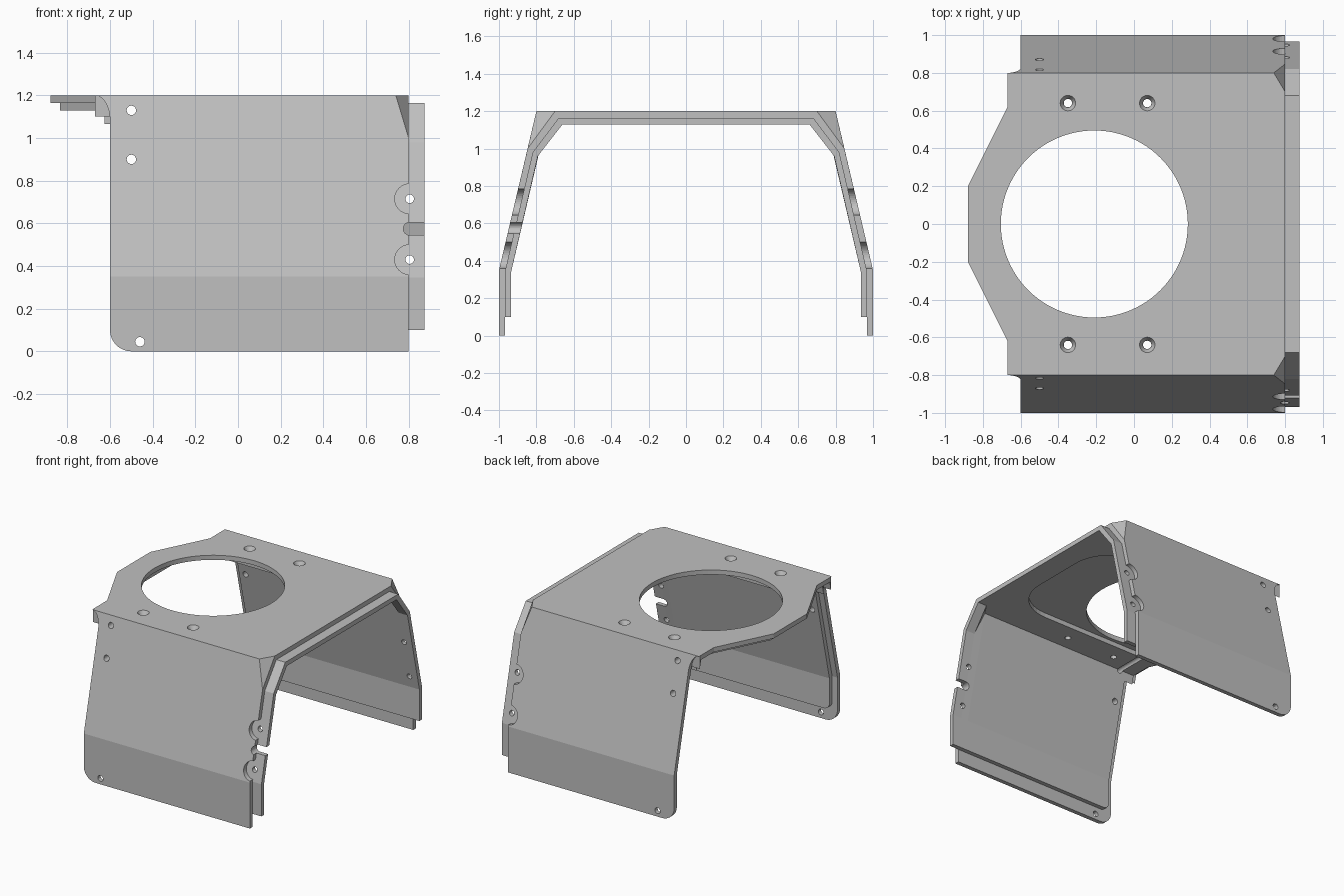
import bpy, bmesh, math

if "Cube" in bpy.data.objects:
    bpy.data.objects.remove(bpy.data.objects["Cube"], do_unlink=True)

metal = bpy.data.materials.new("plain grey metal")
metal.use_nodes = True
grey = (0.53, 0.53, 0.53, 1)
metal.diffuse_color = grey
metal.node_tree.nodes["Principled BSDF"].inputs["Base Color"].default_value = grey

SHEET = 0.035


def finish(bm, name):
    bmesh.ops.recalc_face_normals(bm, faces=bm.faces)
    mesh = bpy.data.meshes.new(name)
    bm.to_mesh(mesh)
    bm.free()
    mesh.materials.append(metal)
    ob = bpy.data.objects.new(name, mesh)
    bpy.context.scene.collection.objects.link(ob)
    return ob


def arc(cx, cy, rx, ry, a0, a1, n=12):
    angles = [math.radians(a0 + (a1 - a0) * i / n) for i in range(n + 1)]
    return [(cx + rx * math.cos(a), cy + ry * math.sin(a)) for a in angles]


def circle(cx, cy, r, n=24):
    return arc(cx, cy, r, r, 0, 360, n)[:-1]


def prism(points, axis, lo, hi):
    """Extrude an outline along y (outline in xz) or z (outline in xy)."""
    bm = bmesh.new()
    rows = []
    for d in (lo, hi):
        rows.append([bm.verts.new((u, d, v) if axis == "y" else (u, v, d))
                     for u, v in points])
    n = len(points)
    for i in range(n):
        j = (i + 1) % n
        bm.faces.new((rows[0][i], rows[0][j], rows[1][j], rows[1][i]))
    bm.faces.new(rows[0])
    bm.faces.new(rows[1])
    return finish(bm, "cutter")


def cone(x, y, z0, z1, r0, r1):
    bm = bmesh.new()
    bmesh.ops.create_cone(bm, cap_ends=True, segments=32, radius1=r0, radius2=r1, depth=z1 - z0)
    bmesh.ops.translate(bm, vec=(x, y, (z0 + z1) / 2), verts=bm.verts)
    return finish(bm, "cutter")


def cut(ob, cutter):
    mod = ob.modifiers.new("cut", "BOOLEAN")
    mod.operation = "DIFFERENCE"
    mod.solver = "EXACT"
    mod.object = cutter
    bpy.context.view_layer.update()
    graph = bpy.context.evaluated_depsgraph_get()
    mesh = bpy.data.meshes.new_from_object(ob.evaluated_get(graph))
    ob.modifiers.clear()
    ob.data = mesh
    bpy.data.objects.remove(cutter, do_unlink=True)


def section(k, bottom, c):
    """Half arch at depth k below the outer skin; c is 0 for a sharp corner, 1 for chamfered."""
    t = k / (2 * SHEET)
    corner = (0.8 - 0.05 * t, 1.2 - 0.07 * t)
    low = (0.847 - 0.055 * t, 1.0 - 0.04 * t)
    high = (0.70 - 0.04 * t, corner[1])
    mix = lambda p: tuple(a + (b - a) * c for a, b in zip(corner, p))
    half = [(1 - 0.065 * t, bottom), (1 - 0.065 * t, 0.35 - 0.01 * t), mix(low), mix(high)]
    return half + [(-y, z) for y, z in reversed(half)]


def bent_sheet(name, k, bottom, stations):
    """Loft a folded sheet through (x, chamfer) stations."""
    bm = bmesh.new()
    rings = []
    for x, c in stations:
        rings.append([[bm.verts.new((x, y, z)) for y, z in section(d, bottom, c)]
                      for d in (k, k + SHEET)])
    for a, b in zip(rings, rings[1:]):
        for s in (0, 1):
            for i in range(7):
                bm.faces.new((a[s][i], a[s][i + 1], b[s][i + 1], b[s][i]))
        for i in (0, 7):
            bm.faces.new((a[0][i], a[1][i], b[1][i], b[0][i]))
    for r in (rings[0], rings[-1]):
        for i in range(7):
            bm.faces.new((r[0][i], r[0][i + 1], r[1][i + 1], r[1][i]))
    bmesh.ops.remove_doubles(bm, verts=bm.verts, dist=0.0005)
    return finish(bm, name)


def trim_end(ob, d, bottom, radius, side_y):
    """Shape the -x end: tapered tongue on top, rounded corners on the side panels."""
    x = -0.6 + d
    for s in (1, -1):
        tongue = [(-1.2, 1.2), (x - 0.07, 1.2), (x - 0.07, 0.62 - d / 2),
                  (-0.88 + d, 0.2 - d / 2), (-1.2, 0.2 - d / 2)]
        cut(ob, prism([(u, s * v) for u, v in tongue], "z", -0.5, 1.5))
        side = [(-1.2, -0.2), (x + radius, -0.2)]
        side += arc(x + radius, bottom + radius, radius, radius, 270, 180)
        side += arc(x - 0.07, 1.08, 0.07, 0.12, 0, 90)
        side += [(x - 0.07, 1.3), (-1.2, 1.3)]
        cut(ob, prism(side, "y", s * side_y, s * 1.3))


# Folded sheets
outer = bent_sheet("outer_cover", 0, 0, [(-0.88, 0), (0.74, 0), (0.8, 1)])
liner = bent_sheet("inner_liner", SHEET, 0.1,
                   [(-0.835, 0), (0.74, 0), (0.8, 1), (0.875, 1)])
trim_end(outer, 0, 0, 0.1, 0.79)
trim_end(liner, 0.045, 0.1, 0.05, 0.765)

# Large round opening, with a wider rounded opening in the liner
cut(outer, prism(circle(-0.21, 0, 0.495, 96), "z", 1, 1.4))
opening = []
for cx, cy, r, a in ((0.38, 0.2, 0.32, 0), (-0.42, 0.22, 0.3, 90),
                     (-0.42, -0.22, 0.3, 180), (0.38, -0.2, 0.32, 270)):
    opening += arc(cx, cy, r, r, a, a + 90)
cut(liner, prism(opening, "z", 1, 1.4))

# Countersunk holes in the top
for x in (-0.35, 0.07):
    for y in (-0.64, 0.64):
        for ob in (outer, liner):
            cut(ob, prism(circle(x, y, 0.022), "z", 1, 1.4))
        cut(outer, cone(x, y, 1.168, 1.202, 0.023, 0.042))

# Fixing holes through both side panels
for x, z in ((-0.5, 1.13), (-0.5, 0.9), (-0.46, 0.045)):
    for ob in (outer, liner):
        cut(ob, prism(circle(x, z, 0.022), "y", -1.3, 1.3))

# Scalloped cover edge around the flange holes
for z in (0.715, 0.43):
    cut(outer, prism(circle(0.805, z, 0.07, 40), "y", -1.3, 1.3))
    cut(liner, prism(circle(0.805, z, 0.02), "y", -1.3, 1.3))

# Open slot in the front panel
slot = arc(0.805, 0.575, 0.03, 0.03, 90, 270) + [(1, 0.545), (1, 0.605)]
for ob in (outer, liner):
    cut(ob, prism(slot, "y", -1.3, -0.5))
